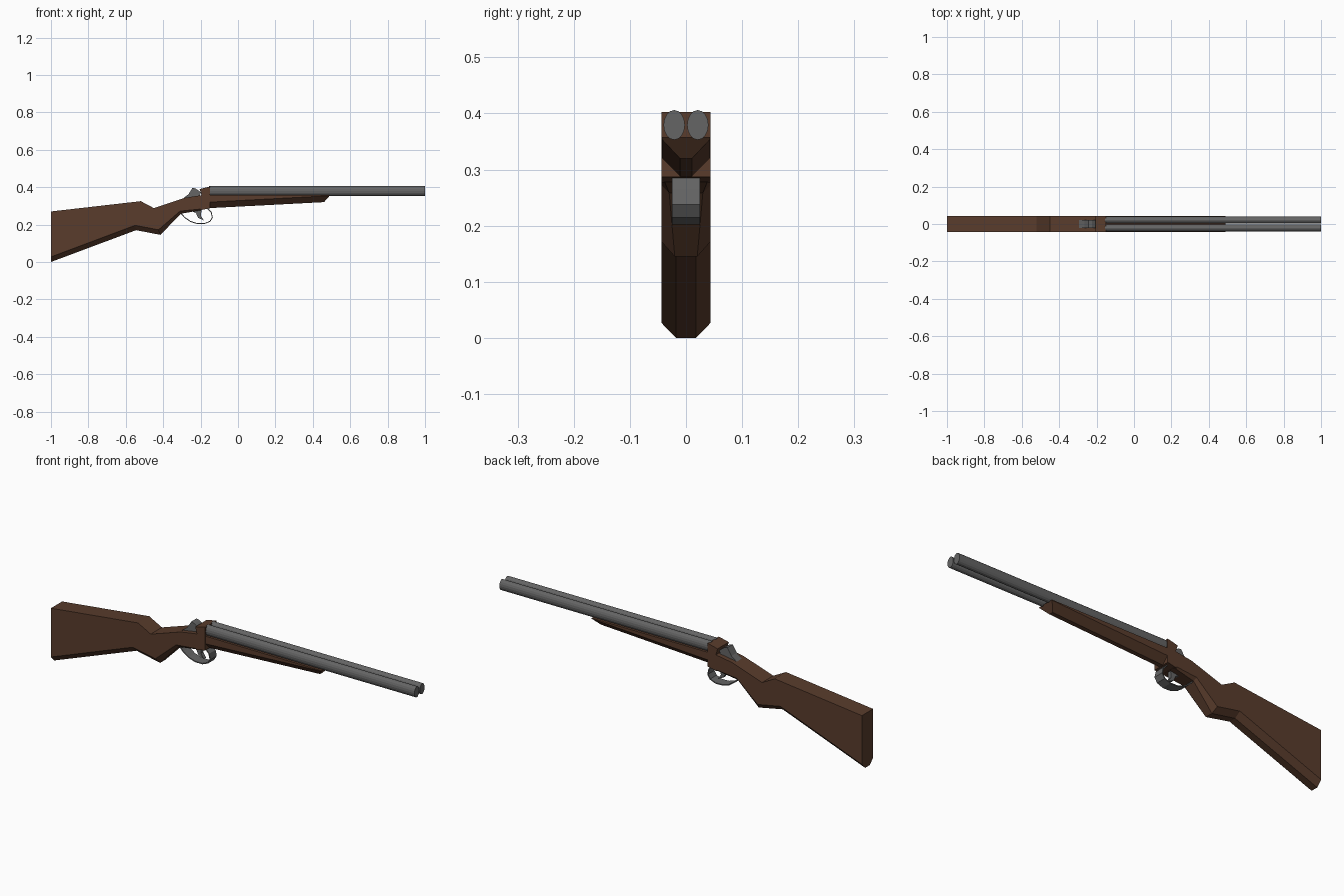
import bpy, bmesh, math

if "Cube" in bpy.data.objects:
    bpy.data.objects.remove(bpy.data.objects["Cube"])


def material(name, rgb):
    m = bpy.data.materials.new(name)
    m.diffuse_color = (*rgb, 1)
    m.use_nodes = True
    m.node_tree.nodes["Principled BSDF"].inputs["Base Color"].default_value = m.diffuse_color
    return m


WOOD = material("dark_wood", (0.10, 0.045, 0.025))
STEEL = material("dark_steel", (0.13, 0.13, 0.13))


def finish(bm, name, mat):
    bmesh.ops.recalc_face_normals(bm, faces=bm.faces)
    me = bpy.data.meshes.new(name)
    bm.to_mesh(me)
    bm.free()
    me.materials.append(mat)
    ob = bpy.data.objects.new(name, me)
    bpy.context.collection.objects.link(ob)
    return ob


def loft(name, stations, width, mat):
    """Station: top (x,z), side edge (x,z), bottom (x,z), bottom half-width."""
    bm = bmesh.new()
    rings = []
    for top, side, bot, bw in stations:
        pts = [(top, width), (side, width), (bot, bw),
               (bot, -bw), (side, -width), (top, -width)]
        rings.append([bm.verts.new((p[0], y, p[1])) for p, y in pts])
    for a, b in zip(rings, rings[1:]):
        for i in range(6):
            j = (i + 1) % 6
            bm.faces.new((a[i], a[j], b[j], b[i]))
    bm.faces.new(rings[0])
    bm.faces.new(rings[-1])
    return finish(bm, name, mat)


def plate(name, outline, half, mat):
    """Extrude an x,z outline evenly about y = 0."""
    bm = bmesh.new()
    f = bm.faces.new([bm.verts.new((x, -half, z)) for x, z in outline])
    out = bmesh.ops.extrude_face_region(bm, geom=[f])["geom"]
    verts = [v for v in out if isinstance(v, bmesh.types.BMVert)]
    bmesh.ops.translate(bm, verts=verts, vec=(0, 2 * half, 0))
    return finish(bm, name, mat)


# Butt stock and wrist: flat top, chamfered underside
W = 0.044
loft("stock", [
    ((-1, 0.27), (-1, 0.027), (-1, 0.0), 0.018),
    ((-0.52, 0.325), (-0.55, 0.196), (-0.545, 0.17), 0.018),
    ((-0.45, 0.288), (-0.425, 0.172), (-0.415, 0.145), 0.02),
    ((-0.285, 0.343), (-0.31, 0.272), (-0.305, 0.258), 0.03),
    ((-0.19, 0.358), (-0.19, 0.284), (-0.19, 0.278), 0.038),
], W, WOOD)

# Receiver block behind the barrels
plate("receiver", [(-0.20, 0.277), (-0.15, 0.287), (-0.15, 0.403),
                   (-0.205, 0.39), (-0.195, 0.356)], W, WOOD)

# Tapering fore-end under the barrels
loft("fore_end", [
    ((-0.15, 0.358), (-0.15, 0.32), (-0.15, 0.288), 0.011),
    ((0.49, 0.357), (0.49, 0.354), (0.46, 0.32), 0.011),
], W - 0.001, WOOD)

# Twin barrels, slightly oval
for side, y in (("left", 0.021), ("right", -0.021)):
    bm = bmesh.new()
    bmesh.ops.create_cone(bm, cap_ends=True, segments=16,
                          radius1=1, radius2=1, depth=1.155)
    for v in bm.verts:
        x, yy, z = v.co
        v.co = (z + 0.4225, y + yy * 0.019, 0.3795 + x * 0.0265)
    finish(bm, side + "_barrel", STEEL)

# Hammer on top of the wrist
plate("hammer", [(-0.30, 0.335), (-0.265, 0.362), (-0.243, 0.397),
                 (-0.225, 0.392), (-0.198, 0.372), (-0.205, 0.35)], 0.021, STEEL)

# Trigger
plate("trigger", [(-0.25, 0.272), (-0.225, 0.262), (-0.213, 0.236),
                  (-0.182, 0.222), (-0.198, 0.246), (-0.195, 0.282)], 0.009, STEEL)

# Trigger guard: thin band offset from its centre path
path = [(-0.31, 0.265), (-0.285, 0.238), (-0.255, 0.217), (-0.22, 0.206),
        (-0.18, 0.205), (-0.15, 0.217), (-0.137, 0.238), (-0.143, 0.265),
        (-0.165, 0.288)]
outer, inner = [], []
for i, (x, z) in enumerate(path):
    a, b = path[max(i - 1, 0)], path[min(i + 1, len(path) - 1)]
    dx, dz = b[0] - a[0], b[1] - a[1]
    k = 0.0025 / math.hypot(dx, dz)
    outer.append((x + dz * k, z - dx * k))
    inner.append((x - dz * k, z + dx * k))
plate("trigger_guard", outer + inner[::-1], 0.025, STEEL)
